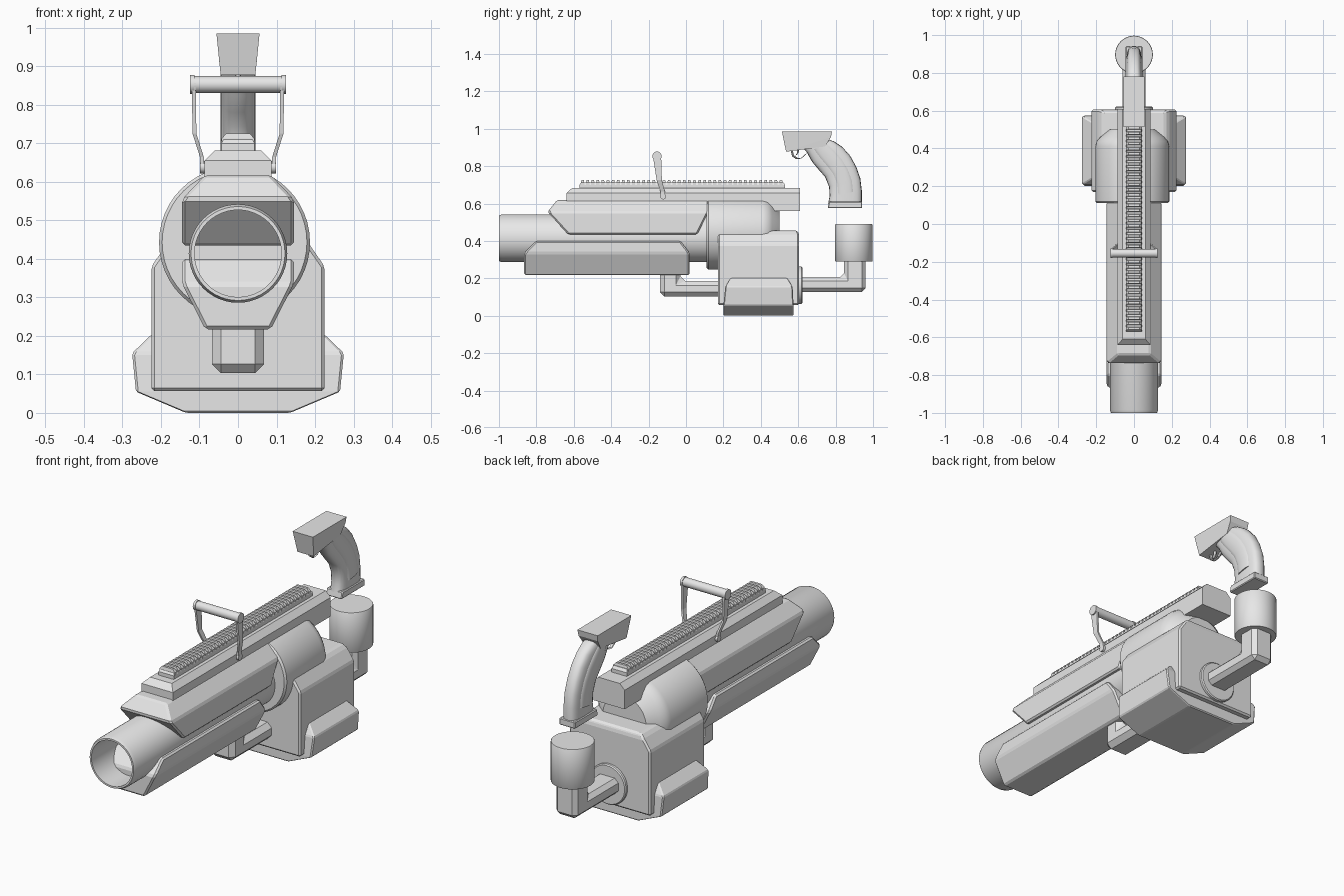
import bpy, bmesh
from math import cos, sin, pi, radians
from mathutils import Vector

cube = bpy.data.objects.get("Cube")
if cube:
    bpy.data.objects.remove(cube, do_unlink=True)

grey = bpy.data.materials.new("plain_grey")
grey.use_nodes = True
grey.diffuse_color = (0.8, 0.8, 0.8, 1)
grey.node_tree.nodes["Principled BSDF"].inputs["Base Color"].default_value = grey.diffuse_color


def finish(name, bm, bevel=0, smooth=False):
    bmesh.ops.recalc_face_normals(bm, faces=bm.faces[:])
    mesh = bpy.data.meshes.new(name)
    bm.to_mesh(mesh)
    bm.free()
    mesh.materials.append(grey)
    ob = bpy.data.objects.new(name, mesh)
    bpy.context.collection.objects.link(ob)
    if bevel:
        mod = ob.modifiers.new("edge_bevel", "BEVEL")
        mod.width = bevel
        mod.segments = 1
        mod.limit_method = "ANGLE"
        mod.angle_limit = radians(20)
    if smooth:
        bpy.ops.object.select_all(action="DESELECT")
        ob.select_set(True)
        bpy.context.view_layer.objects.active = ob
        bpy.ops.object.shade_smooth_by_angle(angle=radians(35))
    return ob


def add_hull(bm, points):
    verts = [bm.verts.new(p) for p in points]
    res = bmesh.ops.convex_hull(bm, input=verts)
    junk = [v for v in res["geom_interior"] if isinstance(v, bmesh.types.BMVert)]
    bmesh.ops.delete(bm, geom=junk, context="VERTS")


def mirrored_hull(name, rows, bevel=0):
    """Convex block; each row is (half width, front y, back y, z)."""
    bm = bmesh.new()
    add_hull(bm, [(s * x, y, z) for x, y0, y1, z in rows for s in (-1, 1) for y in (y0, y1)])
    bmesh.ops.dissolve_limit(bm, angle_limit=0.02, verts=bm.verts[:], edges=bm.edges[:])
    return finish(name, bm, bevel)


def prism(name, outline, half, bevel=0):
    """Side outline (y, z) extruded across x."""
    bm = bmesh.new()
    face = bm.faces.new([bm.verts.new((-half, y, z)) for y, z in outline])
    res = bmesh.ops.extrude_face_region(bm, geom=[face])
    bmesh.ops.translate(bm, vec=(2 * half, 0, 0),
                        verts=[v for v in res["geom"] if isinstance(v, bmesh.types.BMVert)])
    return finish(name, bm, bevel)


def skin(bm, rings, closed=False):
    rows = [[bm.verts.new(p) for p in ring] for ring in rings]
    n = len(rows[0])
    pairs = list(zip(rows, rows[1:])) + ([(rows[-1], rows[0])] if closed else [])
    for a, b in pairs:
        for i in range(n):
            j = (i + 1) % n
            bm.faces.new((a[i], a[j], b[j], b[i]))
    if not closed:
        bm.faces.new(rows[0])
        bm.faces.new(rows[-1])


def lathe(name, profile, centre, axis="Y", sides=48, closed=False):
    """Profile of (radius, distance along axis) turned around the axis."""
    def place(r, t, a):
        u, w = r * cos(a), r * sin(a)
        return Vector(centre) + Vector({"X": (t, u, w), "Y": (u, t, w), "Z": (u, w, t)}[axis])
    bm = bmesh.new()
    skin(bm, [[place(r, t, 2 * pi * i / sides) for i in range(sides)] for r, t in profile], closed)
    return finish(name, bm, smooth=True)


# Hollow barrel and round receiver
lathe("barrel", [(0.122, -1), (0.128, -0.985), (0.128, 0.14), (0.113, 0.14), (0.113, -1)],
      (0, 0, 0.414), closed=True)
lathe("receiver", [(0.188, 0.11), (0.196, 0.12), (0.196, 0.41), (0.189, 0.437), (0.17, 0.46),
                   (0.12, 0.5)], (-0.009, 0, 0.443))

# Barrel shrouds
mirrored_hull("upper_shroud", [(0.145, -0.63, 0.06, 0.435), (0.145, -0.74, 0.12, 0.555),
                               (0.085, -0.69, 0.12, 0.618)], 0.008)
mirrored_hull("lower_shroud", [(0.085, -0.865, 0.02, 0.217), (0.145, -0.865, 0.02, 0.335),
                               (0.145, -0.8, -0.03, 0.4)], 0.008)

# Top rail with teeth
mirrored_hull("rail_base", [(0.087, -0.64, 0.61, 0.61), (0.087, -0.64, 0.61, 0.655),
                            (0.06, -0.61, 0.61, 0.682)])
mirrored_hull("rail_rear_block", [(0.087, 0.1, 0.61, 0.56), (0.087, 0.1, 0.61, 0.655)])
mirrored_hull("rail_strip", [(0.043, -0.57, 0.53, 0.675), (0.043, -0.57, 0.53, 0.7),
                             (0.036, -0.56, 0.52, 0.713)])
bm = bmesh.new()
for i in range(40):
    y = -0.553 + i * 0.0272
    add_hull(bm, [(s * x, y + d * t, z) for s in (-1, 1) for t in (-1, 1)
                  for x, d, z in ((0.043, 0.009, 0.7), (0.043, 0.009, 0.712), (0.03, 0.006, 0.726))])
finish("rail_teeth", bm)

# Folding sight: crossbar, hubs, arms and pivots
lathe("sight_crossbar", [(0.022, -0.115), (0.022, 0.115)], (0, -0.155, 0.853), "X", 24)
ARM = [(0.092, -0.122, 0.635, 0.013), (0.094, -0.125, 0.665, 0.012),
       (0.113, -0.143, 0.725, 0.014), (0.115, -0.155, 0.855, 0.022)]
for side, s in (("left", 1), ("right", -1)):
    bm = bmesh.new()
    for a, b in zip(ARM, ARM[1:]):
        add_hull(bm, [(s * (x + e), y + f * w, z) for x, y, z, w in (a, b)
                      for e in (-0.005, 0.005) for f in (-1, 1)])
    finish("sight_arm_" + side, bm)
    lathe("sight_hub_" + side, [(0.025, -0.006), (0.025, 0.006)],
          (s * 0.119, -0.155, 0.853), "X", 24)
    lathe("sight_pivot_" + side, [(0.016, -0.007), (0.016, 0.007)],
          (s * 0.092, -0.122, 0.638), "X", 16)

# Rear housing with its flared foot
mirrored_hull("housing", [(0.225, 0.17, 0.605, 0.057), (0.225, 0.17, 0.605, 0.38),
                          (0.187, 0.17, 0.605, 0.435), (0.165, 0.19, 0.595, 0.455)], 0.008)
mirrored_hull("housing_foot", [(0.135, 0.2, 0.575, 0), (0.265, 0.2, 0.575, 0.055),
                               (0.275, 0.21, 0.57, 0.155), (0.225, 0.24, 0.54, 0.203)], 0.005)
lathe("rear_disc", [(0.1, 0.595), (0.1, 0.617), (0.095, 0.622)], (0, 0, 0.163))

# Elbow struts
prism("front_strut", [(-0.14, 0.26), (-0.14, 0.103), (0.2, 0.103), (0.2, 0.187),
                      (-0.03, 0.187), (-0.03, 0.26)], 0.068, 0.024)
prism("rear_strut", [(0.58, 0.128), (0.96, 0.128), (0.96, 0.32), (0.845, 0.32),
                     (0.845, 0.207), (0.58, 0.207)], 0.06, 0.02)

# Vertical canister
lathe("canister", [(0.098, 0.29), (0.1, 0.293), (0.1, 0.487), (0.098, 0.49)], (0, 0.897, 0), "Z", 40)

# Floating pistol grip: curved handle with raised side panels
FRONT = [(0.6, 0.92), (0.645, 0.875), (0.674, 0.823), (0.71, 0.78), (0.743, 0.743),
         (0.765, 0.69), (0.768, 0.64), (0.76, 0.6)]
BACK = [(0.735, 0.95), (0.79, 0.933), (0.834, 0.904), (0.878, 0.855), (0.91, 0.797),
        (0.932, 0.735), (0.94, 0.67), (0.94, 0.6)]


def handle(name, first, last, span, half):
    def soft(v):
        return (abs(v) ** 0.65) * (1 if v >= 0 else -1)
    rings = []
    for (y0, z0), (y1, z1) in list(zip(FRONT, BACK))[first:last]:
        mid, arm = Vector((0, y0 + y1, z0 + z1)) / 2, Vector((0, y1 - y0, z1 - z0)) / 2
        angles = [2 * pi * i / 20 for i in range(20)]
        rings.append([mid + arm * span * soft(cos(a)) + Vector((half * soft(sin(a)), 0, 0))
                      for a in angles])
    bm = bmesh.new()
    skin(bm, rings)
    finish(name, bm, smooth=True)


handle("grip_handle", 0, 8, 1, 0.04)
handle("grip_panels", 1, 7, 0.62, 0.046)
mirrored_hull("grip_foot", [(0.044, 0.757, 0.942, 0.575), (0.044, 0.765, 0.942, 0.61)], 0.004)

# Grip head, tapered toward the underside
HEAD = [(0.513, 0.985, 0.056), (0.78, 0.985, 0.056), (0.775, 0.955, 0.053),
        (0.743, 0.905, 0.047), (0.535, 0.877, 0.045)]
bm = bmesh.new()
add_hull(bm, [(s * x, y, z) for y, z, x in HEAD for s in (-1, 1)])
finish("grip_head", bm)

# Trigger guard loop and trigger
for name, path in (("trigger_guard", [(0.565, 0.885), (0.572, 0.855), (0.595, 0.84),
                                      (0.62, 0.843), (0.64, 0.865)]),
                   ("trigger", [(0.6, 0.89), (0.597, 0.87), (0.588, 0.858)])):
    rings = [[(0.008 * cos(k * pi / 4), y + 0.005 * sin(k * pi / 4),
               z + 0.003 * sin(k * pi / 4)) for k in range(8)] for y, z in path]
    bm = bmesh.new()
    skin(bm, rings)
    finish(name, bm, smooth=True)
